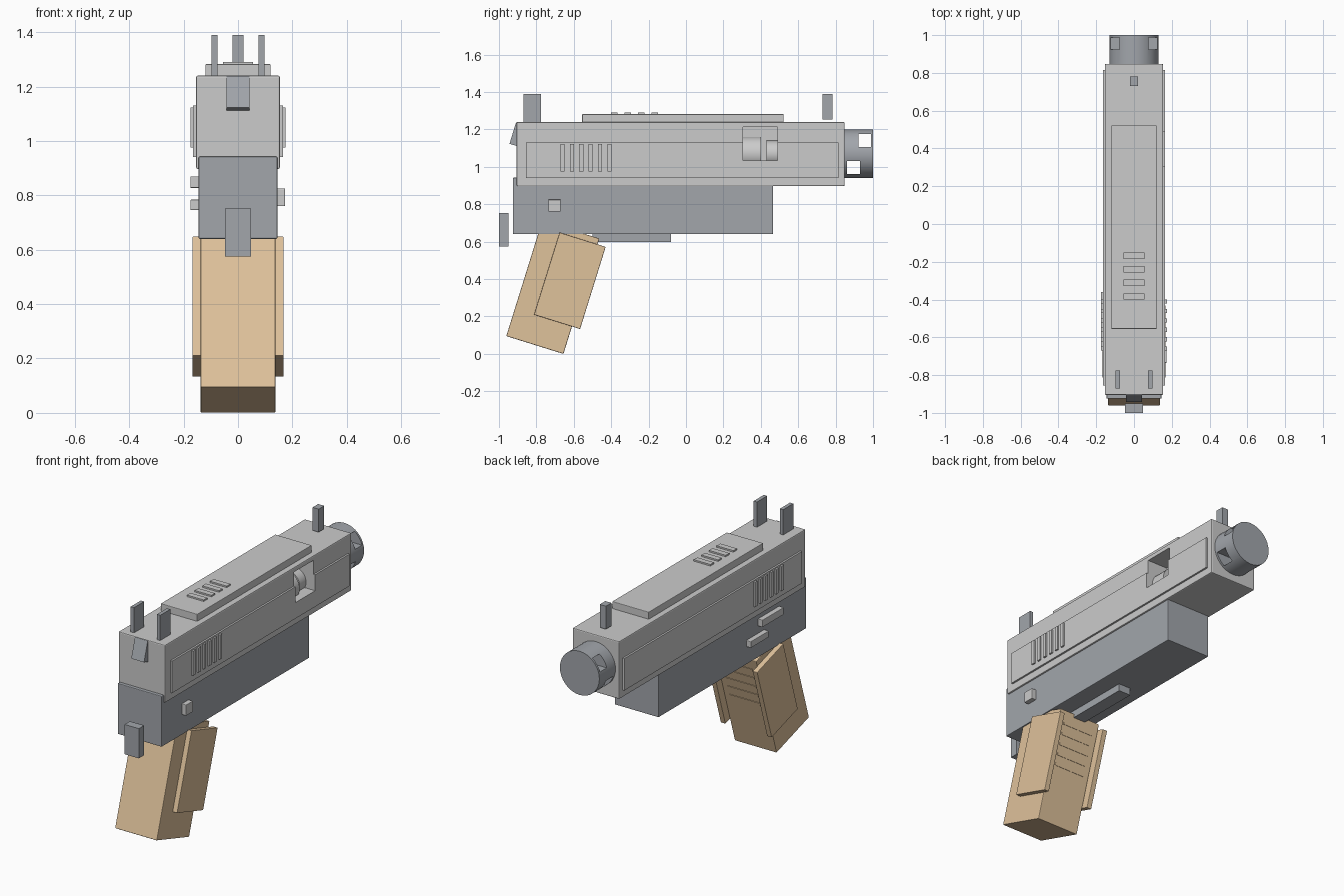
import bpy, math
from mathutils import Vector, Matrix

if "Cube" in bpy.data.objects:
    bpy.data.objects.remove(bpy.data.objects["Cube"])


def material(name, rgb):
    m = bpy.data.materials.new(name)
    m.diffuse_color = (*rgb, 1)
    m.use_nodes = True
    m.node_tree.nodes["Principled BSDF"].inputs["Base Color"].default_value = m.diffuse_color
    return m


DARK = material("dark_grey", (0.36, 0.38, 0.41))
TAN = material("tan", (0.74, 0.54, 0.33))


def box(name, x, y, z, mat=None, bevel=0):
    """Box from (min, max) ranges on each axis."""
    bpy.ops.mesh.primitive_cube_add(size=1)
    o = bpy.context.object
    o.name = name
    o.data.transform(Matrix.Diagonal((x[1] - x[0], y[1] - y[0], z[1] - z[0], 1)))
    o.location = [(r[0] + r[1]) / 2 for r in (x, y, z)]
    if mat:
        o.data.materials.append(mat)
    if bevel:
        b = o.modifiers.new("bevel", 'BEVEL')
        b.width, b.segments = bevel, 2
    return o


def rod(name, r, y, x, z, mat=None):
    """Cylinder lying along y."""
    bpy.ops.mesh.primitive_cylinder_add(vertices=32, radius=r, depth=y[1] - y[0],
                                        location=(x, sum(y) / 2, z),
                                        rotation=(math.pi / 2, 0, 0))
    o = bpy.context.object
    o.name = name
    if mat:
        o.data.materials.append(mat)
    bpy.ops.object.shade_smooth_by_angle(angle=math.radians(30))
    return o


def cut(target, cutter):
    m = target.modifiers.new("cut", 'BOOLEAN')
    m.operation, m.object, m.solver = 'DIFFERENCE', cutter, 'EXACT'
    cutter.hide_render = True
    cutter.display_type = 'WIRE'


# Slide and lower frame
slide = box("slide", (-.154, .154), (-.905, .848), (.897, 1.24), bevel=.006)
box("frame", (-.145, .145), (-.925, .465), (.64, .942), DARK, .004)

# Side panels with grip ribs
panels = {}
for s, side in ((-1, "left"), (1, "right")):
    panels[s] = box("side_panel_" + side, sorted((s * .14, s * .165)), (-.855, .815), (.94, 1.13))
    for i in range(6):
        y = -.66 + .05 * i
        box(f"slide_rib_{side}_{i}", sorted((s * .15, s * .175)), (y - .011, y + .011), (.975, 1.122))

# Side opening with the chamber visible inside
opening = box("opening_cutter", (.02, .3), (.305, .49), (1.035, 1.213))
cut(slide, opening)
cut(panels[1], opening)
rod("chamber", .09, (.295, .40), .035, 1.07)
rod("inner_barrel", .07, (.43, .50), .035, 1.07)

# Vented muzzle
muzzle = rod("muzzle", .13, (.84, 1.0), 0, 1.07, DARK)
cut(muzzle, box("vent_cutter_upper", (-.2, .2), (.923, .988), (1.105, 1.175)))
cut(muzzle, box("vent_cutter_lower", (-.2, .2), (.86, .93), (.963, 1.03)))

# Top plate and its ribs
box("top_plate", (-.12, .12), (-.555, .522), (1.235, 1.282), bevel=.003)
for i in range(4):
    y = -.384 + .072 * i
    box(f"top_rib_{i}", (-.055, .055), (y - .017, y + .017), (1.27, 1.291))

# Sights
for s, side in ((-1, "left"), (1, "right")):
    box("rear_sight_" + side, (s * .086 - .011, s * .086 + .011), (-.87, -.775), (1.235, 1.39), DARK)
box("front_sight", (-.02, .02), (.73, .782), (1.253, 1.39), DARK)

# Tilted hammer
hammer = box("hammer", (-.042, .042), (-.02, .02), (-.06, .06), DARK)
hammer.location = (0, -.907, 1.175)
hammer.rotation_euler.x = math.radians(-17)

# Rear tang, underside rail, button and levers
box("rear_tang", (-.047, .047), (-1.0, -.95), (.575, .752), DARK)
box("under_rail", (-.04, .04), (-.50, -.08), (.597, .65), DARK)
box("button_right", (.13, .173), (-.735, -.67), (.76, .825), bevel=.003)
box("lever_upper", (-.175, -.13), (-.67, -.47), (.827, .87), bevel=.003)
box("lever_lower", (-.175, -.13), (-.53, -.36), (.746, .784), bevel=.003)

# Slanted grip with side panels and front ribs, built upright then tilted
TILT = math.radians(-17.3)
parts = [(box("grip", (-.138, .138), (-.16, .16), (-.323, .323), TAN, .004), (-.712, .356))]
for s, side in ((-1, "left"), (1, "right")):
    parts.append((box("grip_panel_" + side, sorted((s * .137, s * .168)), (-.129, .129),
                      (-.23, .23), TAN, .003), (-.621, .391)))
for i in range(5):
    z = .25 - .06 * i
    parts.append((box(f"grip_rib_{i}", (-.1, .1), (.15, .163), (z - .007, z + .007), TAN), (-.712, .356)))
for o, (cy, cz) in parts:
    rot = Matrix.Rotation(TILT, 3, 'X')
    o.location = Vector((0, cy, cz)) + rot @ o.location
    o.rotation_euler.x = TILT
